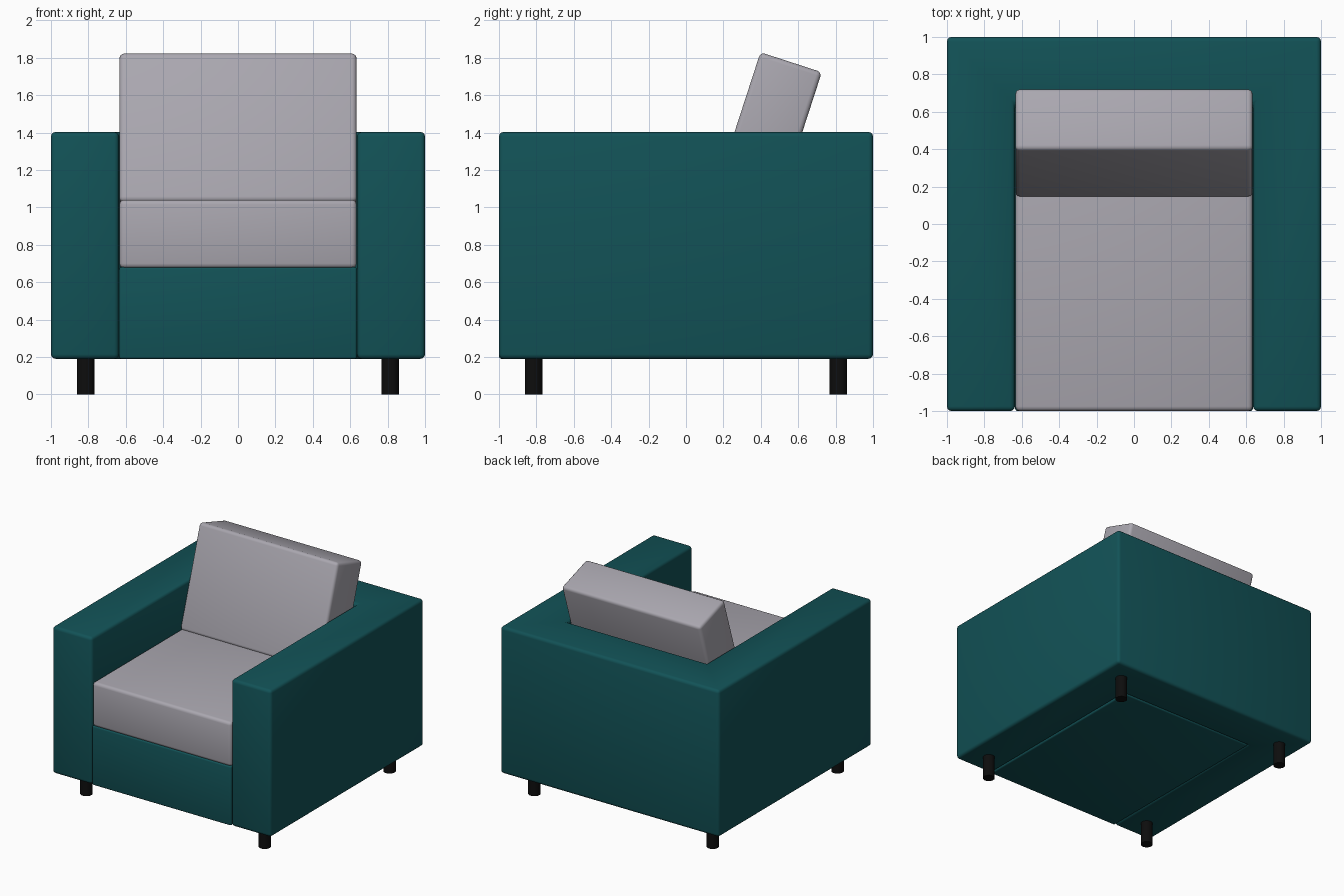
import bpy, bmesh, math
from mathutils import Matrix

if "Cube" in bpy.data.objects:
    bpy.data.objects.remove(bpy.data.objects["Cube"])


def material(name, rgb):
    m = bpy.data.materials.new(name)
    m.diffuse_color = (*rgb, 1)
    m.use_nodes = True
    m.node_tree.nodes["Principled BSDF"].inputs["Base Color"].default_value = m.diffuse_color
    return m


TEAL = material("teal fabric", (0.006, 0.085, 0.095))
GREY = material("grey cushion", (0.40, 0.385, 0.43))
BLACK = material("black leg", (0.004, 0.004, 0.004))


def finish(name, bm, mat, bevel=0.0, segments=3):
    bmesh.ops.recalc_face_normals(bm, faces=bm.faces)
    me = bpy.data.meshes.new(name)
    bm.to_mesh(me)
    bm.free()
    me.materials.append(mat)
    ob = bpy.data.objects.new(name, me)
    bpy.context.collection.objects.link(ob)
    bpy.ops.object.select_all(action='DESELECT')
    ob.select_set(True)
    bpy.context.view_layer.objects.active = ob
    if bevel:
        mod = ob.modifiers.new("soft edges", 'BEVEL')
        mod.width = bevel
        mod.segments = segments
        mod.limit_method = 'ANGLE'
        bpy.ops.object.modifier_apply(modifier=mod.name)
    bpy.ops.object.shade_smooth_by_angle(angle=math.radians(35))
    return ob


def box(name, lo, hi, mat, bevel):
    bm = bmesh.new()
    bmesh.ops.create_cube(bm, size=1)
    for v in bm.verts:
        v.co = [lo[i] + (v.co[i] + 0.5) * (hi[i] - lo[i]) for i in range(3)]
    return finish(name, bm, mat, bevel)


# U-shaped shell: both arms and the back
IN, BACK = 0.637, 0.64
outline = [(-1, -1), (-IN, -1), (-IN, BACK), (IN, BACK),
           (IN, -1), (1, -1), (1, 1), (-1, 1)]
bm = bmesh.new()
face = bm.faces.new([bm.verts.new((x, y, 0.19)) for x, y in outline])
up = bmesh.ops.extrude_face_region(bm, geom=[face])
bmesh.ops.translate(bm, vec=(0, 0, 1.213),
                    verts=[g for g in up["geom"] if isinstance(g, bmesh.types.BMVert)])
finish("arms_and_back", bm, TEAL, 0.025)

# Base and seat cushion
box("base", (-0.635, -1, 0.19), (0.635, BACK, 0.68), TEAL, 0.012)
box("seat_cushion", (-0.634, -1, 0.675), (0.634, BACK, 1.04), GREY, 0.025)

# Leaning back cushion, pivoted on its lower front edge
back = box("back_cushion", (-0.634, 0, 0), (0.634, 0.345, 0.835), GREY, 0.025)
back.data.transform(Matrix.Translation((0, 0.14, 1.035))
                    @ Matrix.Rotation(math.radians(-18), 4, 'X'))

# Legs
for sx, px in ((-1, "left"), (1, "right")):
    for sy, py in ((-1, "front"), (1, "back")):
        bm = bmesh.new()
        bmesh.ops.create_cone(bm, cap_ends=True, segments=24, radius1=0.047,
                              radius2=0.047, depth=0.21,
                              matrix=Matrix.Translation((sx * 0.815, sy * 0.815, 0.105)))
        finish(f"{py}_{px}_leg", bm, BLACK)
